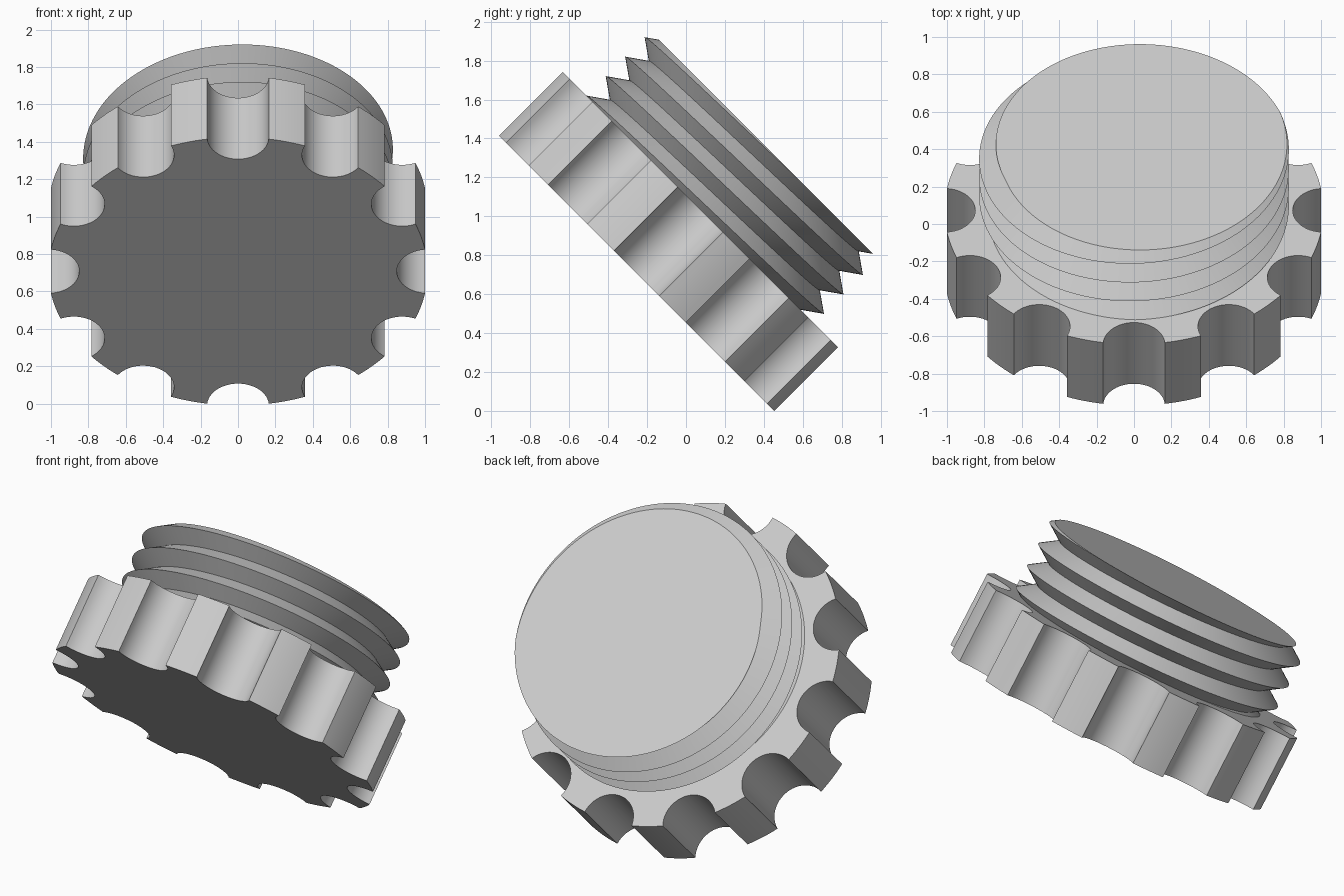
import bpy, bmesh
from math import sin, cos, pi, asin, atan2, radians
from mathutils import Matrix

cube = bpy.data.objects.get("Cube")
if cube:
    bpy.data.objects.remove(cube, do_unlink=True)

# Single plain grey
grey = bpy.data.materials.new("plain grey")
grey.use_nodes = True
COLOUR = (0.6, 0.6, 0.6, 1)
grey.diffuse_color = COLOUR
grey.node_tree.nodes["Principled BSDF"].inputs["Base Color"].default_value = COLOUR

# The whole cap leans back by 45 degrees
TILT = Matrix.Translation((0, -0.254, 0.7073)) @ Matrix.Rotation(radians(-45), 4, 'X')


def finish(bm, name):
    bmesh.ops.recalc_face_normals(bm, faces=bm.faces)
    mesh = bpy.data.meshes.new(name)
    bm.to_mesh(mesh)
    bm.free()
    mesh.materials.append(grey)
    obj = bpy.data.objects.new(name, mesh)
    bpy.context.collection.objects.link(obj)
    obj.matrix_world = TILT
    bpy.ops.object.select_all(action='DESELECT')
    obj.select_set(True)
    bpy.context.view_layer.objects.active = obj
    bpy.ops.object.shade_smooth_by_angle(angle=radians(25))
    return obj


# Grip: disc with twelve round finger notches
RADIUS, NOTCH, COUNT, GRIP_H = 1.0137, 0.165, 12, 0.463
half = 2 * asin(NOTCH / 2 / RADIUS)
start = atan2(RADIUS * sin(half), RADIUS * cos(half) - RADIUS)
ARC, RIM = 24, 6
bm = bmesh.new()
outline = []
for i in range(COUNT):
    mid = 2 * pi * i / COUNT
    for k in range(ARC + 1):
        a = mid + (2 * pi - start) + (2 * start - 2 * pi) * k / ARC
        outline.append((RADIUS * cos(mid) + NOTCH * cos(a),
                        RADIUS * sin(mid) + NOTCH * sin(a), 0))
    for k in range(1, RIM):
        a = mid + half + (2 * pi / COUNT - 2 * half) * k / RIM
        outline.append((RADIUS * cos(a), RADIUS * sin(a), 0))
bottom = bm.faces.new([bm.verts.new(p) for p in outline])
side = bmesh.ops.extrude_face_region(bm, geom=[bottom], use_keep_orig=True)
bmesh.ops.translate(bm, vec=(0, 0, GRIP_H),
                    verts=[g for g in side["geom"] if isinstance(g, bmesh.types.BMVert)])
finish(bm, "notched_grip")

# Plug: V-shaped screw thread, cut flat at the top
ROOT, TIP, PITCH = 0.727, 0.828, 0.1414
LOW, TOP, PHASE = 0.44, 0.93, 0.887
STEPS = 180


def thread_radius(z, crest):
    turn = (z - crest) / PITCH
    return TIP - (TIP - ROOT) * 2 * abs(turn - round(turn))


bm = bmesh.new()
columns = []
for s in range(STEPS + 1):
    a = 2 * pi * s / STEPS
    crest = PHASE + PITCH * (a + pi / 2) / (2 * pi)
    column = []
    for k in range(-12, 5):
        z = min(max(crest + k * PITCH / 2, LOW), TOP)
        r = thread_radius(z, crest)
        column.append(bm.verts.new((r * cos(a), r * sin(a), z)))
    columns.append(column)
for c, d in zip(columns, columns[1:]):
    for k in range(len(c) - 1):
        bm.faces.new((c[k], d[k], d[k + 1], c[k + 1]))
for end in (0, -1):
    bm.faces.new([c[end] for c in columns[:-1]])
bmesh.ops.remove_doubles(bm, verts=bm.verts, dist=0.0001)
finish(bm, "threaded_plug")
